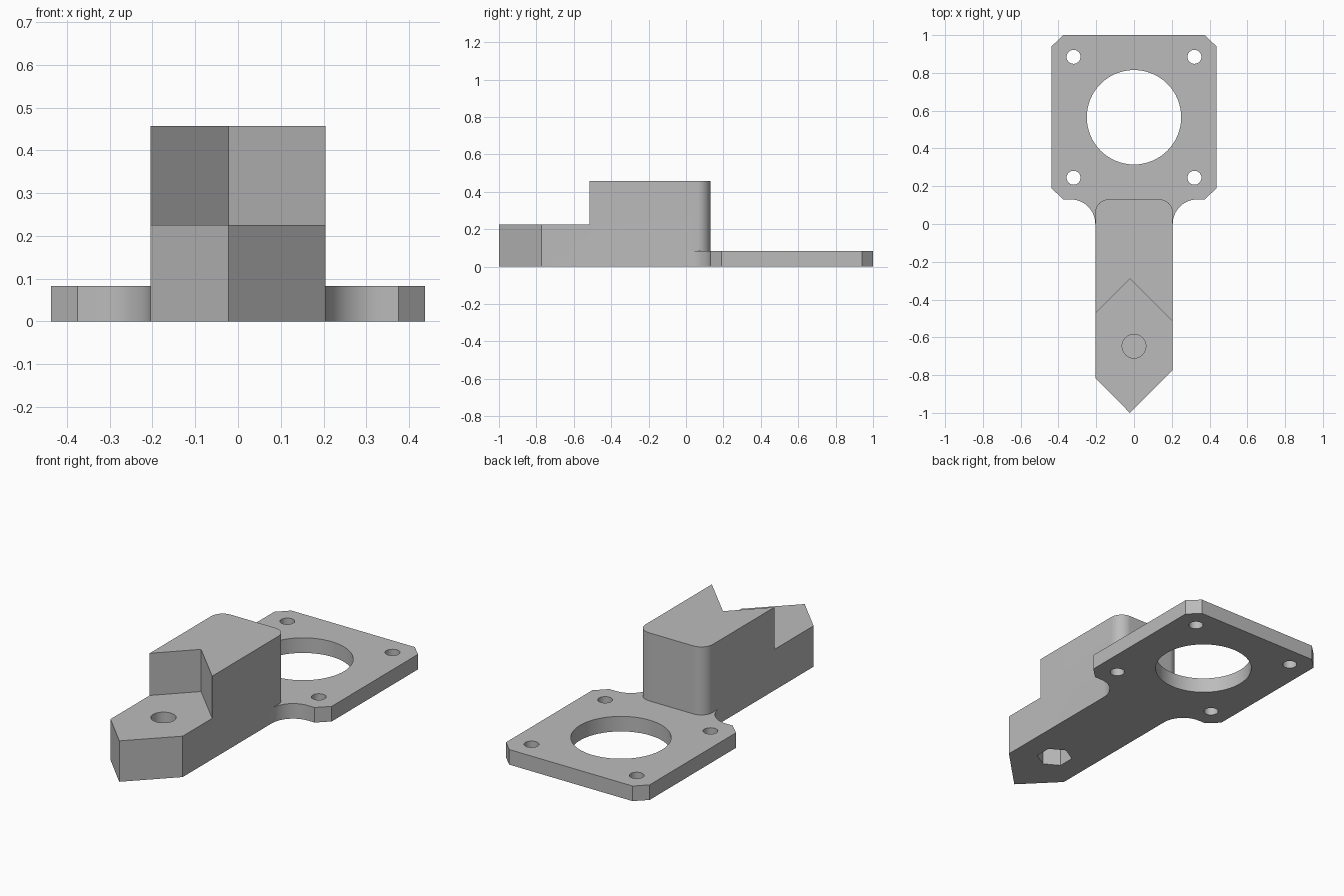
import bpy
import bmesh
from math import cos, sin, pi, radians

if "Cube" in bpy.data.objects:
    bpy.data.objects.remove(bpy.data.objects["Cube"])

grey = bpy.data.materials.new("plain grey")
grey.use_nodes = True
COLOUR = (0.5, 0.5, 0.5, 1)
grey.diffuse_color = COLOUR
grey.node_tree.nodes["Principled BSDF"].inputs["Base Color"].default_value = COLOUR


def arc(cx, cy, r, start, end, steps=16):
    angles = [radians(start + (end - start) * i / steps) for i in range(steps + 1)]
    return [(cx + r * cos(a), cy + r * sin(a)) for a in angles]


def ring(cx, cy, r, sides, turn=0):
    return arc(cx, cy, r, turn, turn + 360, sides)[:-1]


def prism(name, outline, z0, z1):
    """Upright solid from a flat outline."""
    bm = bmesh.new()
    base = bm.faces.new([bm.verts.new((x, y, z0)) for x, y in outline])
    top = bmesh.ops.extrude_face_region(bm, geom=[base])["geom"]
    bmesh.ops.translate(bm, vec=(0, 0, z1 - z0),
                        verts=[v for v in top if isinstance(v, bmesh.types.BMVert)])
    bmesh.ops.recalc_face_normals(bm, faces=bm.faces)
    mesh = bpy.data.meshes.new(name)
    bm.to_mesh(mesh)
    bm.free()
    mesh.materials.append(grey)
    obj = bpy.data.objects.new(name, mesh)
    bpy.context.collection.objects.link(obj)
    return obj


def combine(target, other, operation):
    """Apply a boolean and drop the helper solid."""
    mod = target.modifiers.new(operation.lower(), "BOOLEAN")
    mod.operation, mod.solver, mod.object = operation, "EXACT", other
    bpy.context.view_layer.objects.active = target
    bpy.ops.object.modifier_apply(modifier=mod.name)
    bpy.data.objects.remove(other)


W, TOP, STEP, PLATE = 0.205, 0.457, 0.225, 0.083

# Arm: pointed at the front, rounded at the back
back = arc(W - 0.07, 0.06, 0.07, 0, 90) + arc(0.07 - W, 0.06, 0.07, 90, 180)
bracket = prism("motor_bracket", [(-W, -0.815), (-0.022, -1), (W, -0.773)] + back, 0, TOP)

# Chevron step at the front of the arm
step = [(-W, -0.475), (-0.022, -0.29), (W, -0.517)]
outer = [(0.4, -0.712), (0.4, -1.2), (-0.4, -1.2), (-0.4, -0.67)]
combine(bracket, prism("step_cutter", step + outer, STEP, 0.6), "DIFFERENCE")

# Mounting plate: chamfered corners, fillets into the arm
half = [(W - 0.06, 0)] + arc(W + 0.13, 0, 0.13, 180, 90) + [
    (0.375, 0.13), (0.437, 0.19), (0.437, 0.94), (0.375, 1)]
outline = half + [(-x, y) for x, y in reversed(half)]
plate = prism("mounting_plate", outline, 0, PLATE)

# Motor opening and four screw holes
combine(plate, prism("opening_cutter", ring(0, 0.565, 0.25, 64), -0.1, 0.2), "DIFFERENCE")
for x in (-0.32, 0.32):
    for y in (0.245, 0.885):
        combine(plate, prism("screw_cutter", ring(x, y, 0.037, 32), -0.1, 0.2), "DIFFERENCE")
combine(bracket, plate, "UNION")

# Bolt hole above, nut pocket below, thin web between
combine(bracket, prism("bolt_cutter", ring(0, -0.647, 0.063, 32), 0.116, 0.3), "DIFFERENCE")
combine(bracket, prism("nut_cutter", ring(0, -0.647, 0.092, 6, 30), -0.1, 0.11), "DIFFERENCE")

bpy.ops.object.select_all(action="DESELECT")
bracket.select_set(True)
bpy.context.view_layer.objects.active = bracket
bpy.ops.object.shade_smooth_by_angle(angle=radians(30))
